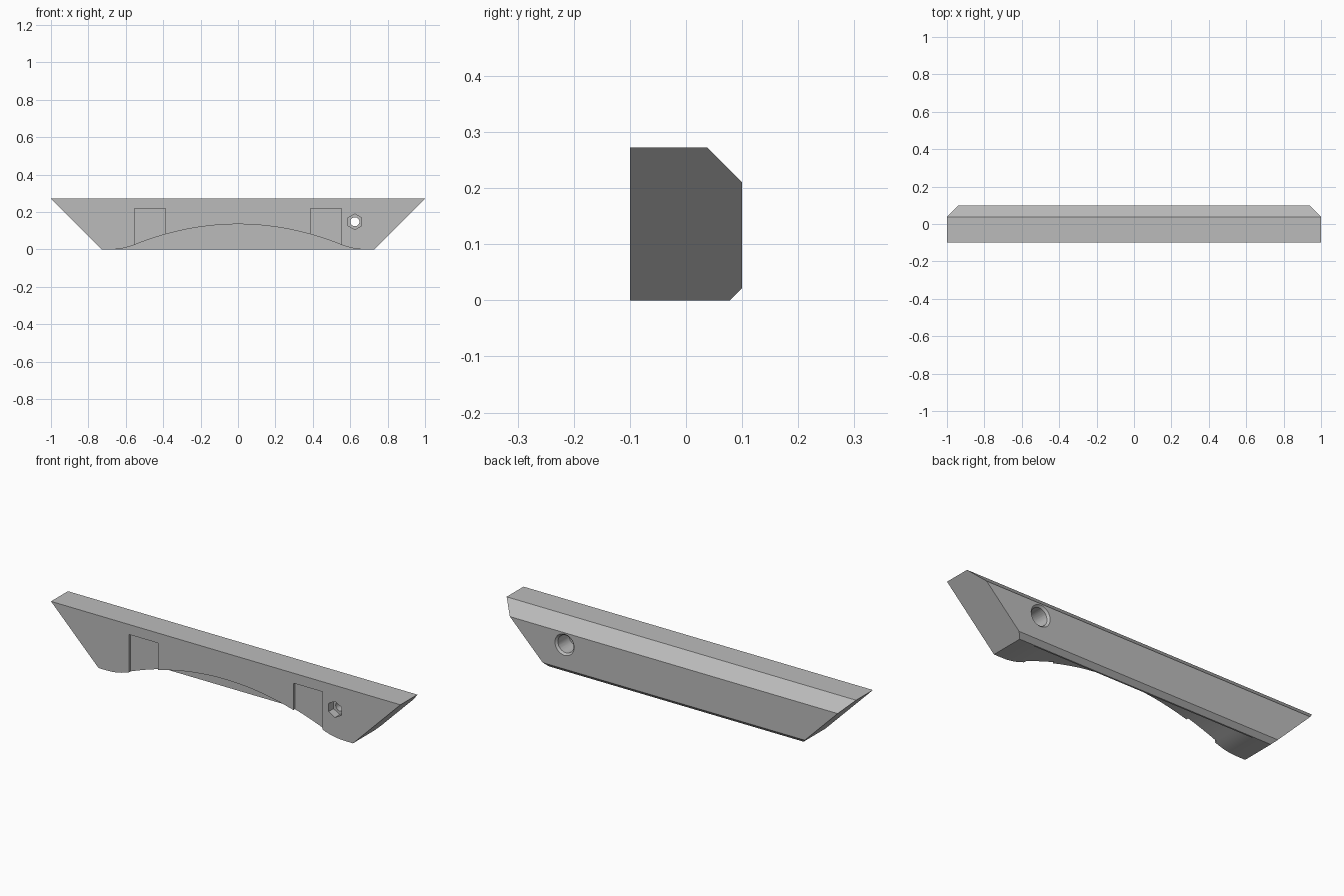
import bpy, bmesh
from math import sin, cos, pi
from mathutils import Vector

cube = bpy.data.objects.get("Cube")
if cube:
    bpy.data.objects.remove(cube, do_unlink=True)

grey = bpy.data.materials.new("plain grey")
grey.use_nodes = True
grey.diffuse_color = (0.5, 0.5, 0.5, 1)
for node in grey.node_tree.nodes:
    if node.type == 'BSDF_PRINCIPLED':
        node.inputs["Base Color"].default_value = (0.5, 0.5, 0.5, 1)


def loft(name, start, end):
    """Solid between two matching closed outlines."""
    bm = bmesh.new()
    a = [bm.verts.new(p) for p in start]
    b = [bm.verts.new(p) for p in end]
    n = len(a)
    bm.faces.new(a)
    bm.faces.new(b[::-1])
    for i in range(n):
        j = (i + 1) % n
        bm.faces.new((a[i], b[i], b[j], a[j]))
    bmesh.ops.recalc_face_normals(bm, faces=bm.faces)
    mesh = bpy.data.meshes.new(name)
    bm.to_mesh(mesh)
    bm.free()
    mesh.materials.append(grey)
    ob = bpy.data.objects.new(name, mesh)
    bpy.context.collection.objects.link(ob)
    return ob


def prism_y(name, outline, y0, y1):
    return loft(name, [(x, y0, z) for x, z in outline],
                [(x, y1, z) for x, z in outline])


def bore(name, sides, r0, r1, y0, y1):
    """Hole cutter along y, with a corner pointing up."""
    def ring(r, y):
        return [(HOLE_X + r * sin(2 * pi * i / sides), y,
                 HOLE_Z + r * cos(2 * pi * i / sides)) for i in range(sides)]
    return loft(name, ring(r0, y0), ring(r1, y1))


def cut(target, cutter):
    cutter.hide_render = True
    mod = target.modifiers.new(cutter.name, 'BOOLEAN')
    mod.operation = 'DIFFERENCE'
    mod.solver = 'EXACT'
    mod.object = cutter
    bpy.context.view_layer.objects.active = target
    bpy.ops.object.modifier_apply(modifier=mod.name)
    bpy.data.objects.remove(cutter, do_unlink=True)


HEIGHT, HALF_Y = 0.272, 0.1
HOLE_X, HOLE_Z = 0.625, 0.148

# Bar: chamfered section with ends sloping outward at 45 degrees
section = [(-HALF_Y, 0), (0.078, 0), (HALF_Y, 0.022), (HALF_Y, 0.21),
           (0.038, HEIGHT), (-HALF_Y, HEIGHT)]
ends = [[(s * (1 - HEIGHT + z), y, z) for y, z in section] for s in (-1, 1)]
bar = loft("bar", *ends)

# Arched recess under the front, flaring into the flat underside
ARCH_END, PEAK, BEND = 0.68, 0.135, 0.36
flare = PEAK / (BEND * ARCH_END)
low = PEAK - BEND * flare ** 2


def arch_height(x):
    x = abs(x)
    if x < flare:
        return PEAK - BEND * x * x
    return low * ((ARCH_END - x) / (ARCH_END - flare)) ** 2


steps = 64
arch = [(ARCH_END * (2 * i / steps - 1),) * 2 for i in range(steps + 1)]
arch = [(x, arch_height(x)) for x, _ in arch]
arch += [(ARCH_END, -0.1), (-ARCH_END, -0.1)]
cut(bar, prism_y("arch_cutter", arch, -0.2, 0.07))

# Shallow rectangular pockets either side of the arch
for s in (-1, 1):
    pocket = [(s * x, z) for x, z in
              ((0.387, -0.1), (0.553, -0.1), (0.553, 0.22), (0.387, 0.22))]
    cut(bar, prism_y("pocket_cutter", pocket, -0.2, -0.088))

# Bolt hole: hexagonal front seat, through hole, round back seat with bevelled rim
cut(bar, bore("hex_seat_cutter", 6, 0.042, 0.042, -0.2, -0.06))
cut(bar, bore("through_cutter", 24, 0.024, 0.024, -0.2, 0.2))
cut(bar, bore("round_seat_cutter", 32, 0.045, 0.045, 0.0, 0.2))
cut(bar, bore("rim_cutter", 32, 0.043, 0.067, 0.088, 0.112))

# Smooth curved surfaces, keep hard edges
bpy.ops.object.select_all(action='DESELECT')
bar.select_set(True)
bpy.context.view_layer.objects.active = bar
bpy.ops.object.shade_smooth_by_angle(angle=0.4)
